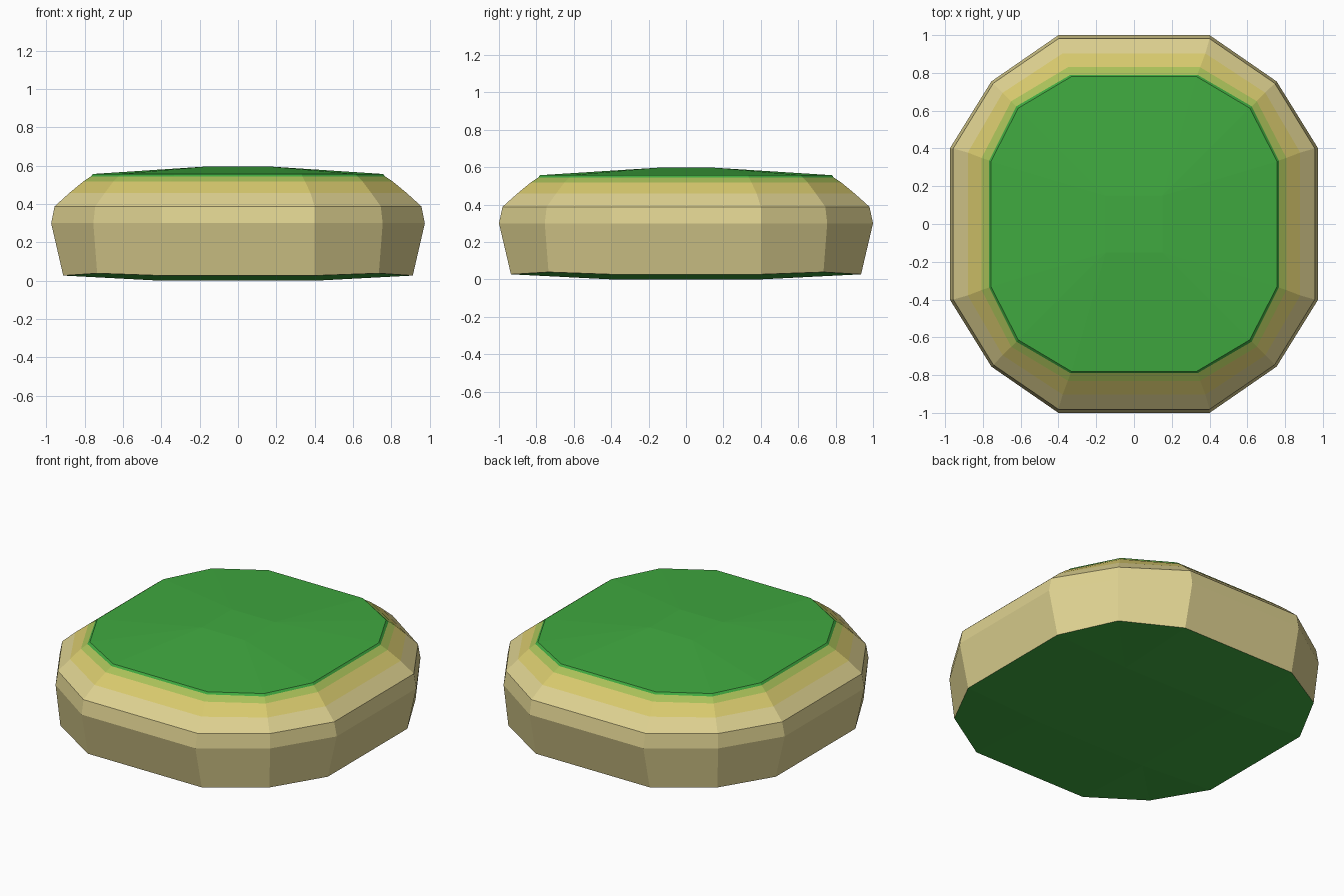
import bpy, bmesh

if "Cube" in bpy.data.objects:
    bpy.data.objects.remove(bpy.data.objects["Cube"])


def material(name, rgb):
    m = bpy.data.materials.new(name)
    m.diffuse_color = (*rgb, 1)
    m.use_nodes = True
    m.node_tree.nodes["Principled BSDF"].inputs["Base Color"].default_value = m.diffuse_color
    return m


# Sand walls blending through two shore bands to grass
mats = [material("sand", (0.73, 0.64, 0.28)),
        material("yellow_sand", (0.69, 0.59, 0.155)),
        material("yellow_green", (0.40, 0.53, 0.10)),
        material("grass_green", (0.051, 0.40, 0.051))]

# Rings, bottom to top: x extent, y extent, half side length, diagonal, height,
# extra height at the diagonal corner, colour of the band above
rings = [(0.912, 0.936, 0.40, 0.735, 0.027, 0.012, 0),
         (0.975, 1.000, 0.40, 0.755, 0.300, 0.0, 0),
         (0.957, 0.981, 0.40, 0.745, 0.388, 0.0, 0),
         (0.880, 0.903, 0.378, 0.695, 0.458, 0.0, 1),
         (0.807, 0.830, 0.350, 0.650, 0.518, 0.0, 2),
         (0.767, 0.790, 0.336, 0.623, 0.545, 0.0, 3),
         (0.757, 0.780, 0.332, 0.613, 0.557, 0.0, 3)]

bm = bmesh.new()


def add_ring(x, y, a, d, z, dz):
    q = [(x, a, z), (d, d, z + dz), (a, y, z)]
    pts = []
    for sx, sy, flip in ((1, 1, 1), (-1, 1, -1), (-1, -1, 1), (1, -1, -1)):
        pts += [(px * sx, py * sy, pz) for px, py, pz in q[::flip]]
    return [bm.verts.new(p) for p in pts]


def add_cap(ring, half, z):
    # Gently raised cap: small flat square joined to the twelve-sided rim
    sq = [bm.verts.new((sx * half, sy * half, z))
          for sx, sy in ((1, 1), (-1, 1), (-1, -1), (1, -1))]
    faces = [sq]
    for k in range(4):
        r0, r1, r2 = ring[3 * k:3 * k + 3]
        nxt, c, cn = ring[(3 * k + 3) % 12], sq[k], sq[(k + 1) % 4]
        faces += [(r0, r1, c), (r1, r2, c), (r2, nxt, cn, c)]
    for f in faces:
        bm.faces.new(f).material_index = 3


# Side bands
loops = [add_ring(*r[:6]) for r in rings]
for lo, hi, r in zip(loops, loops[1:], rings):
    for i in range(12):
        j = (i + 1) % 12
        bm.faces.new((lo[i], lo[j], hi[j], hi[i])).material_index = r[6]

# Grass top and underside
add_cap(loops[-1], 0.15, 0.597)
add_cap(loops[0], 0.40, 0.0)

bmesh.ops.recalc_face_normals(bm, faces=bm.faces)
me = bpy.data.meshes.new("grass_island")
bm.to_mesh(me)
bm.free()
for m in mats:
    me.materials.append(m)
ob = bpy.data.objects.new("grass_island", me)
bpy.context.collection.objects.link(ob)
